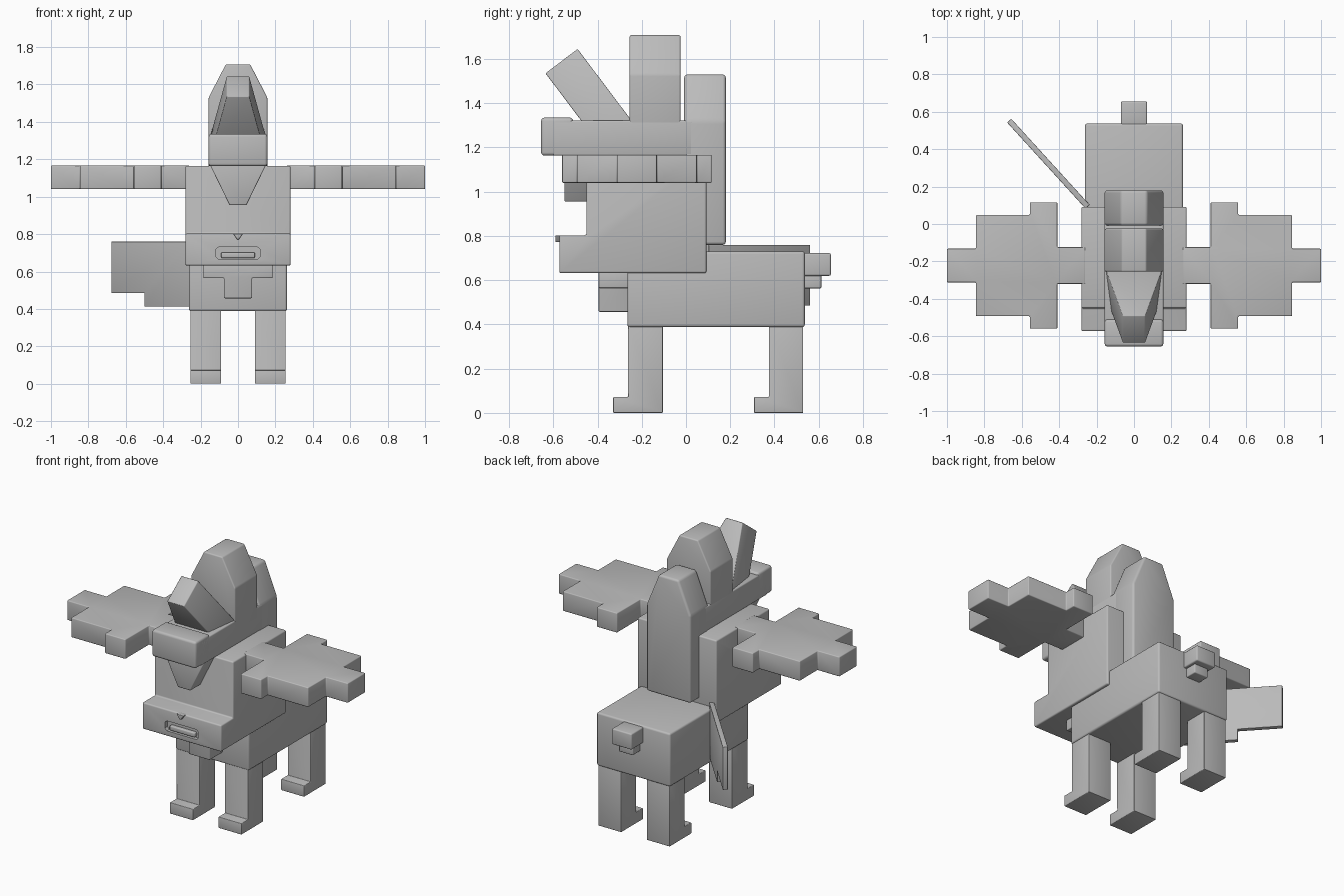
import bpy, bmesh, math
from mathutils import Matrix, Vector

if "Cube" in bpy.data.objects:
    bpy.data.objects.remove(bpy.data.objects["Cube"])

grey = bpy.data.materials.new("plain grey")
grey.diffuse_color = (0.5, 0.5, 0.5, 1)
grey.use_nodes = True
grey.node_tree.nodes["Principled BSDF"].inputs["Base Color"].default_value = grey.diffuse_color

AXES = {
    'x': lambda a, b, t: (t, a, b),
    'y': lambda a, b, t: (a, t, b),
    'z': lambda a, b, t: (a, b, t),
}


def prism(name, pts, axis, lo, hi, bevel=0.008, matrix=None):
    """Extrude a 2D profile along an axis and round its edges."""
    bm = bmesh.new()
    place = AXES[axis]
    face = bm.faces.new([bm.verts.new(place(a, b, lo)) for a, b in pts])
    ext = bmesh.ops.extrude_face_region(bm, geom=[face])
    new = [v for v in ext['geom'] if isinstance(v, bmesh.types.BMVert)]
    bmesh.ops.translate(bm, verts=new, vec=Vector(place(0, 0, hi - lo)))
    bmesh.ops.recalc_face_normals(bm, faces=bm.faces[:])
    if bevel:
        bmesh.ops.bevel(bm, geom=bm.edges[:], offset=bevel, segments=3,
                        profile=0.5, affect='EDGES', clamp_overlap=True)
    if matrix:
        bm.transform(matrix)
    me = bpy.data.meshes.new(name)
    bm.to_mesh(me)
    bm.free()
    me.materials.append(grey)
    ob = bpy.data.objects.new(name, me)
    bpy.context.collection.objects.link(ob)
    return ob


def box(name, x, y, z, bevel=0.008):
    pts = [(x[0], y[0]), (x[1], y[0]), (x[1], y[1]), (x[0], y[1])]
    return prism(name, pts, 'z', z[0], z[1], bevel)


def crest_profile(base, shoulder, top, w, tip):
    return [(-w, base), (w, base), (w, shoulder), (tip, top), (-tip, top), (-w, shoulder)]


# body
box("body", (-0.262, 0.262), (-0.265, 0.537), (0.388, 0.73), 0.012)

# legs with feet pointing forward
for side, s in (("left", 1), ("right", -1)):
    for end, y0, y1 in (("front", -0.262, -0.105), ("back", 0.375, 0.53)):
        f = y0 - 0.067
        prof = [(f, 0), (y1, 0), (y1, 0.40), (y0, 0.40), (y0, 0.072), (f, 0.072)]
        lo, hi = sorted((s * 0.09, s * 0.255))
        prism(f"{end}_{side}_leg", prof, 'x', lo, hi, 0.004)

# chest with the lower jaw shelf, one stepped profile
jaw = prism("chest_and_jaw",
            [(-0.573, 0.632), (0.092, 0.632), (0.092, 1.165), (-0.45, 1.165),
             (-0.45, 0.803), (-0.573, 0.803)], 'x', -0.281, 0.281, 0.009)

# mouth recess and lip
mouth = [(-0.12, 0.68), (-0.105, 0.666), (0.105, 0.666), (0.12, 0.68),
         (0.12, 0.717), (0.105, 0.73), (-0.105, 0.73), (-0.12, 0.717)]
cutter = prism("mouth_cutter", mouth, 'y', -0.65, -0.548, 0)
cutter.hide_render = True
cutter.hide_set(True)
cut = jaw.modifiers.new("mouth", 'BOOLEAN')
cut.object = cutter
cut.operation = 'DIFFERENCE'
cut.solver = 'EXACT'
box("lip", (-0.09, 0.09), (-0.57, -0.54), (0.672, 0.702), 0.006)

# nose
prism("nose", [(-0.026, 0.803), (-0.005, 0.772), (0.005, 0.772), (0.026, 0.803)],
      'y', -0.59, -0.555, 0.003)

# collar below the jaw
prism("collar", [(-0.185, 0.64), (-0.185, 0.565), (-0.075, 0.565), (-0.075, 0.457),
                 (0.075, 0.457), (0.075, 0.565), (0.185, 0.565), (0.185, 0.64)],
      'y', -0.395, -0.25, 0.005)

# head, snout and beak
box("head", (-0.157, 0.157), (-0.60, 0.03), (1.163, 1.322), 0.008)
box("snout", (-0.157, 0.157), (-0.655, -0.51), (1.163, 1.335), 0.015)
prism("beak", [(-0.15, 1.17), (-0.045, 0.955), (0.045, 0.955), (0.15, 1.17)],
      'y', -0.55, -0.43, 0.006)

# crests: back mane, middle crest and tilted front crest
prism("back_mane", crest_profile(0.76, 1.32, 1.53, 0.157, 0.07), 'y', -0.008, 0.18, 0.014)
prism("middle_crest", crest_profile(1.25, 1.53, 1.708, 0.157, 0.065), 'y', -0.255, -0.025, 0.008)
tilt = Matrix.Translation((0, -0.245, 1.32)) @ Matrix.Rotation(math.atan2(0.245, 0.325), 4, 'X')
prism("front_crest", [(-0.152, -0.01), (0.152, -0.01), (0.06, 0.407), (-0.06, 0.407)],
      'y', -0.182, 0, 0.005, tilt)

# wings: stepped outline mirrored to both sides
for side, s in (("left", 1), ("right", -1)):
    front = [(0.26, -0.32), (0.41, -0.32), (0.41, -0.56), (0.557, -0.56), (0.557, -0.493),
             (0.845, -0.493), (0.845, -0.312), (1.0, -0.312)]
    outline = front + [(x, -0.444 - y) for x, y in reversed(front)]
    prism(f"{side}_wing", [(s * x, y) for x, y in outline], 'z', 1.04, 1.167, 0.006)

# short rump stub
box("rump_stub", (-0.07, 0.07), (0.52, 0.655), (0.62, 0.722), 0.008)
box("rump_stub_lower", (-0.05, 0.05), (0.52, 0.612), (0.563, 0.63), 0.006)

# thin tail plate, swung out to one side
swing = Matrix.Translation((-0.255, 0.10, 0)) @ Matrix.Rotation(math.atan2(0.45, -0.41), 4, 'Z')
prism("tail_plate", [(-0.01, 0.413), (0.35, 0.413), (0.35, 0.485), (0.612, 0.485),
                     (0.612, 0.76), (-0.01, 0.76)], 'y', -0.015, 0.015, 0.003, swing)

# smooth the rounded edges only
for ob in [o for o in bpy.data.objects if not o.hide_render]:
    bpy.ops.object.select_all(action='DESELECT')
    ob.select_set(True)
    bpy.context.view_layer.objects.active = ob
    bpy.ops.object.shade_smooth_by_angle(angle=math.radians(35))
